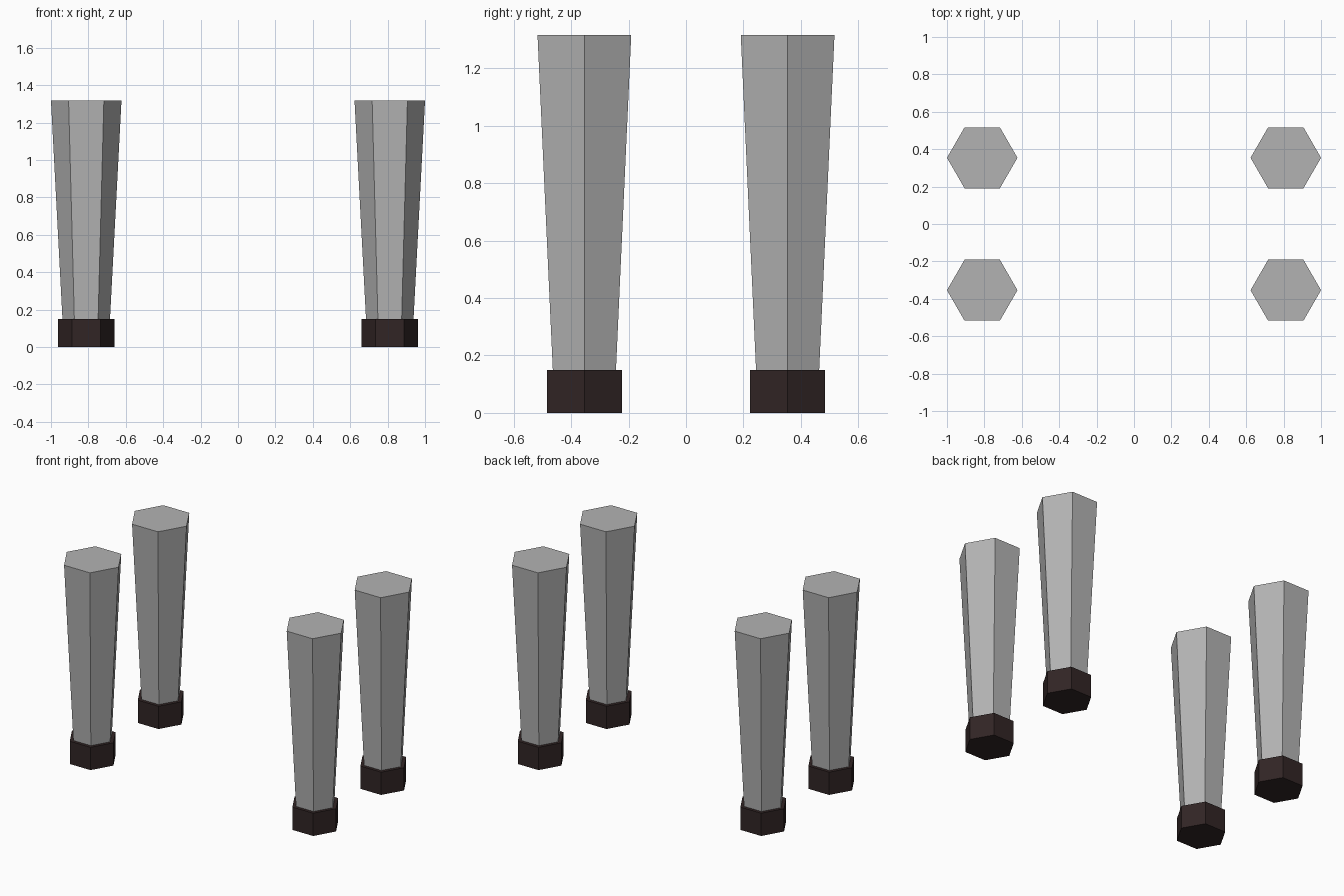
import bpy, bmesh, math

if "Cube" in bpy.data.objects:
    bpy.data.objects.remove(bpy.data.objects["Cube"])

def material(name, rgb):
    m = bpy.data.materials.new(name)
    m.diffuse_color = (*rgb, 1.0)
    m.use_nodes = True
    m.node_tree.nodes["Principled BSDF"].inputs["Base Color"].default_value = m.diffuse_color
    return m

GREY = material("leg grey", (0.45, 0.45, 0.45))
DARK = material("dark brown", (0.031, 0.0185, 0.0185))

def hex_prism(name, x, y, z0, z1, r0, r1, mat):
    """Closed six-sided taper with corners pointing along x."""
    bm = bmesh.new()
    rings = []
    for z, r in ((z0, r0), (z1, r1)):
        rings.append([bm.verts.new((r * math.cos(i * math.pi / 3),
                                    r * math.sin(i * math.pi / 3), z))
                      for i in range(6)])
    low, high = rings
    for i in range(6):
        j = (i + 1) % 6
        bm.faces.new((low[i], low[j], high[j], high[i]))
    bm.faces.new(low[::-1])
    bm.faces.new(high)
    me = bpy.data.meshes.new(name)
    bm.to_mesh(me)
    bm.free()
    me.materials.append(mat)
    ob = bpy.data.objects.new(name, me)
    ob.location = (x, y, 0)
    bpy.context.collection.objects.link(ob)

# Four tapered legs, each standing on a wider dark foot
for side, sx in (("left", -1), ("right", 1)):
    for end, sy in (("front", -1), ("back", 1)):
        x, y = sx * 0.8115, sy * 0.354
        hex_prism(f"{end}_{side}_leg", x, y, 0.15, 1.317, 0.127, 0.1885, GREY)
        hex_prism(f"{end}_{side}_foot", x, y, 0.0, 0.15, 0.151, 0.151, DARK)
